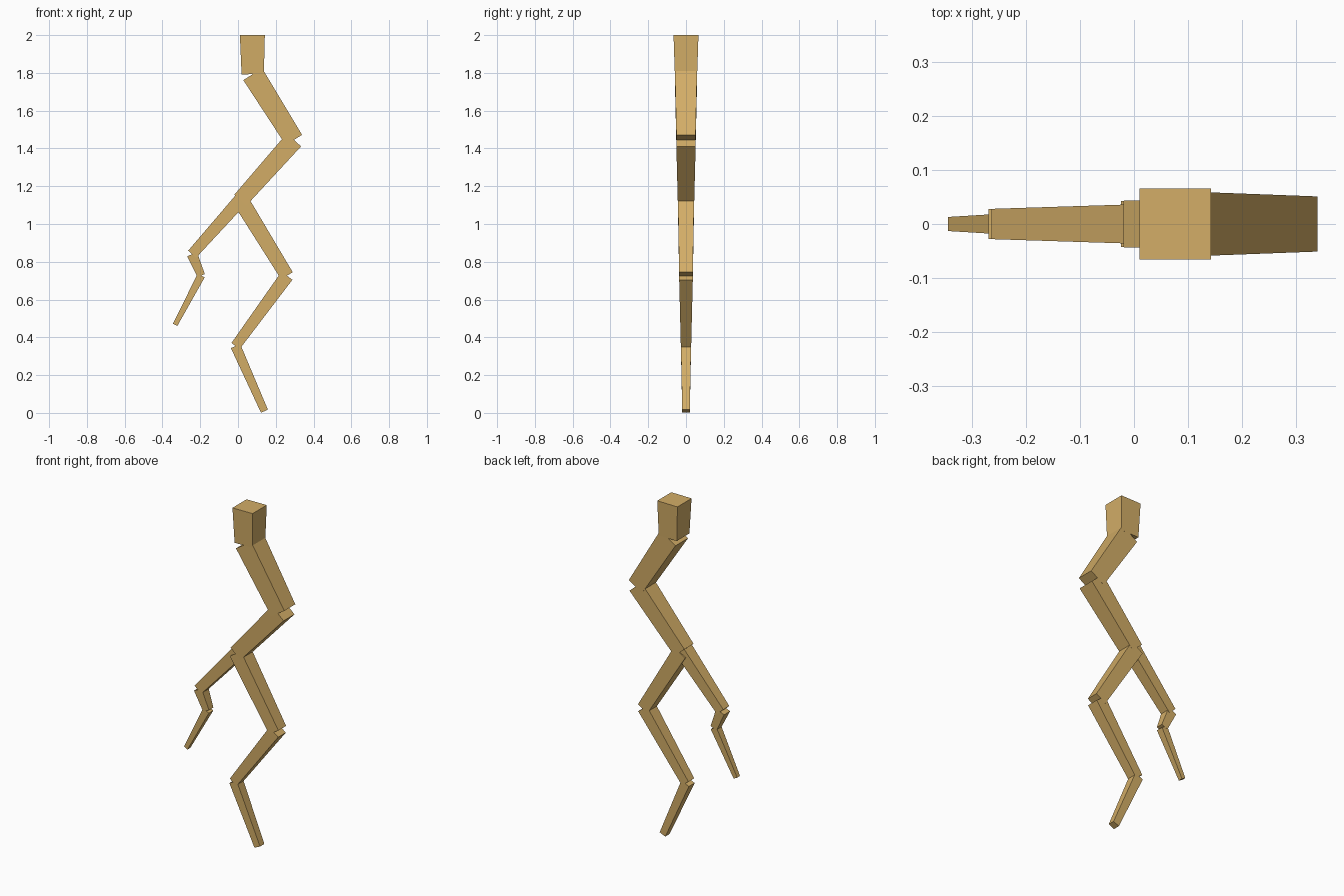
import bpy, bmesh
from mathutils import Vector

if "Cube" in bpy.data.objects:
    bpy.data.objects.remove(bpy.data.objects["Cube"])

wood = bpy.data.materials.new("tan_wood")
wood.diffuse_color = (0.65, 0.42, 0.135, 1)
wood.use_nodes = True
wood.node_tree.nodes["Principled BSDF"].inputs["Base Color"].default_value = wood.diffuse_color


def tapered_beam(name, a, b, ra, rb):
    """Square tapered beam in the XZ plane from a to b, half widths ra and rb."""
    a, b = Vector((a[0], 0, a[1])), Vector((b[0], 0, b[1]))
    along = (b - a).normalized()
    side, depth = Vector((-along.z, 0, along.x)), Vector((0, 1, 0))
    bm = bmesh.new()
    rings = [[bm.verts.new(c + side * r * s + depth * r * t)
              for s, t in ((-1, -1), (1, -1), (1, 1), (-1, 1))]
             for c, r in ((a, ra), (b, rb))]
    for ring in rings:
        bm.faces.new(ring)
    for i in range(4):
        j = (i + 1) % 4
        bm.faces.new((rings[0][i], rings[0][j], rings[1][j], rings[1][i]))
    bmesh.ops.recalc_face_normals(bm, faces=bm.faces)
    mesh = bpy.data.meshes.new(name)
    bm.to_mesh(mesh)
    bm.free()
    mesh.materials.append(wood)
    bpy.context.collection.objects.link(bpy.data.objects.new(name, mesh))


def zigzag(name, joints):
    """Chain of separate beams; each joint is (x, z, half width)."""
    for i, (p, q) in enumerate(zip(joints, joints[1:]), 1):
        tapered_beam(f"{name}_{i}", p[:2], q[:2], p[2], q[2])


# Main branch, from the thick top down to the tip
zigzag("main_branch", [(0.076, 2.0, 0.066), (0.078, 1.793, 0.059),
                       (0.296, 1.445, 0.051), (0.013, 1.127, 0.043),
                       (0.259, 0.726, 0.036), (-0.013, 0.354, 0.027),
                       (0.140, 0.009, 0.020)])

# Thinner fork splitting off to the left
zigzag("side_branch", [(0.013, 1.127, 0.036), (-0.243, 0.840, 0.028),
                       (-0.195, 0.727, 0.021), (-0.333, 0.466, 0.013)])
